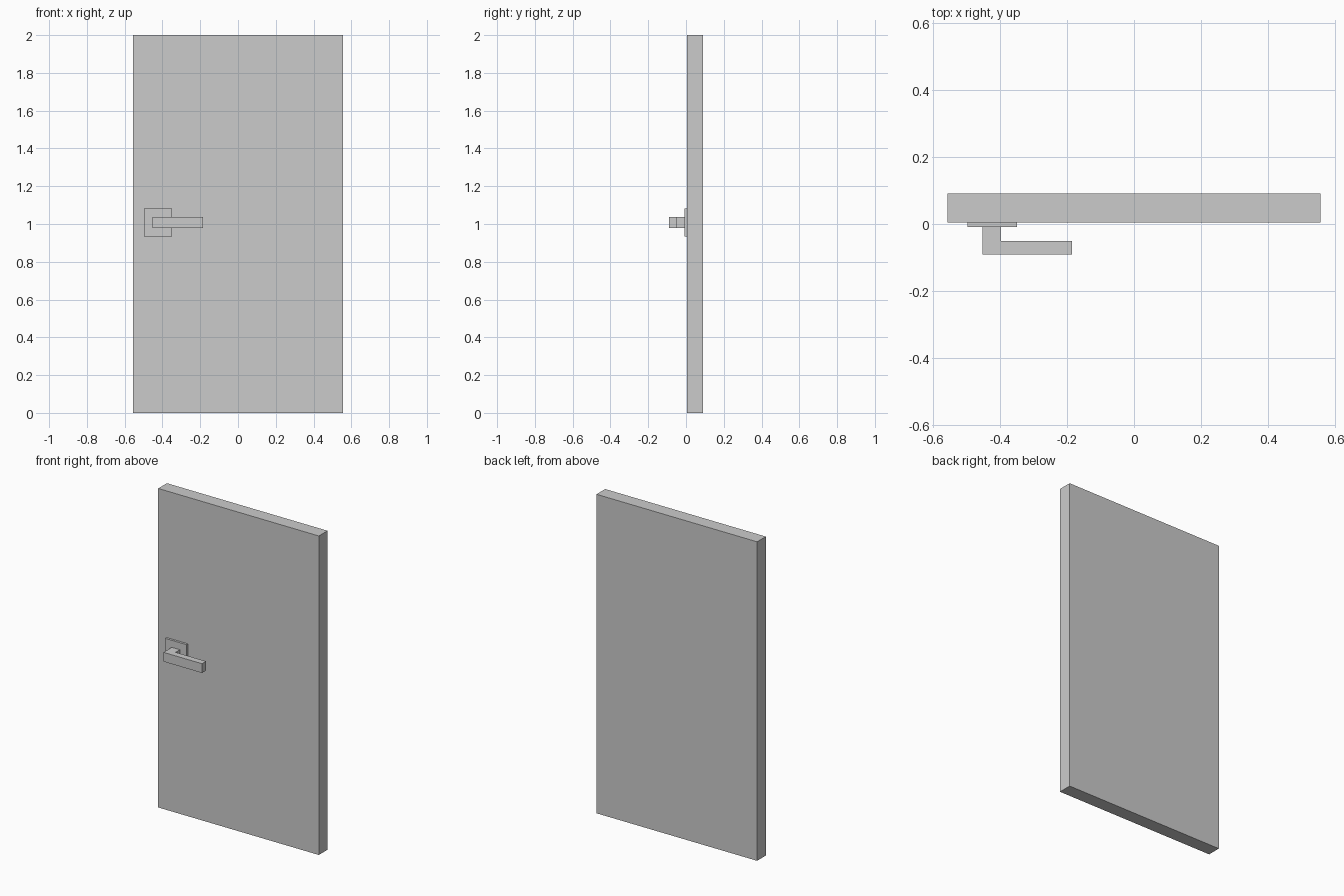
import bpy, bmesh

if "Cube" in bpy.data.objects:
    bpy.data.objects.remove(bpy.data.objects["Cube"])


def prism(name, outline, z0, z1):
    """Extrude a plan outline (x, y) from z0 up to z1."""
    bm = bmesh.new()
    face = bm.faces.new([bm.verts.new((x, y, z0)) for x, y in outline])
    top = bmesh.ops.extrude_face_region(bm, geom=[face])["geom"]
    verts = [v for v in top if isinstance(v, bmesh.types.BMVert)]
    bmesh.ops.translate(bm, verts=verts, vec=(0, 0, z1 - z0))
    bmesh.ops.recalc_face_normals(bm, faces=bm.faces)
    mesh = bpy.data.meshes.new(name)
    bm.to_mesh(mesh)
    bm.free()
    obj = bpy.data.objects.new(name, mesh)
    bpy.context.collection.objects.link(obj)
    return obj


def rect(x0, x1, y0, y1):
    return [(x0, y0), (x1, y0), (x1, y1), (x0, y1)]


# Door slab
prism("door_panel", rect(-0.557, 0.557, 0.005, 0.091), 0.0, 2.0)

# Square plate behind the handle
prism("handle_plate", rect(-0.498, -0.35, -0.009, 0.005), 0.935, 1.081)

# L-shaped lever: stem out of the plate, then a bar along the door
lever = [(-0.453, -0.009), (-0.453, -0.091), (-0.186, -0.091),
         (-0.186, -0.051), (-0.397, -0.051), (-0.397, -0.009)]
prism("handle_lever", lever, 0.979, 1.037)
